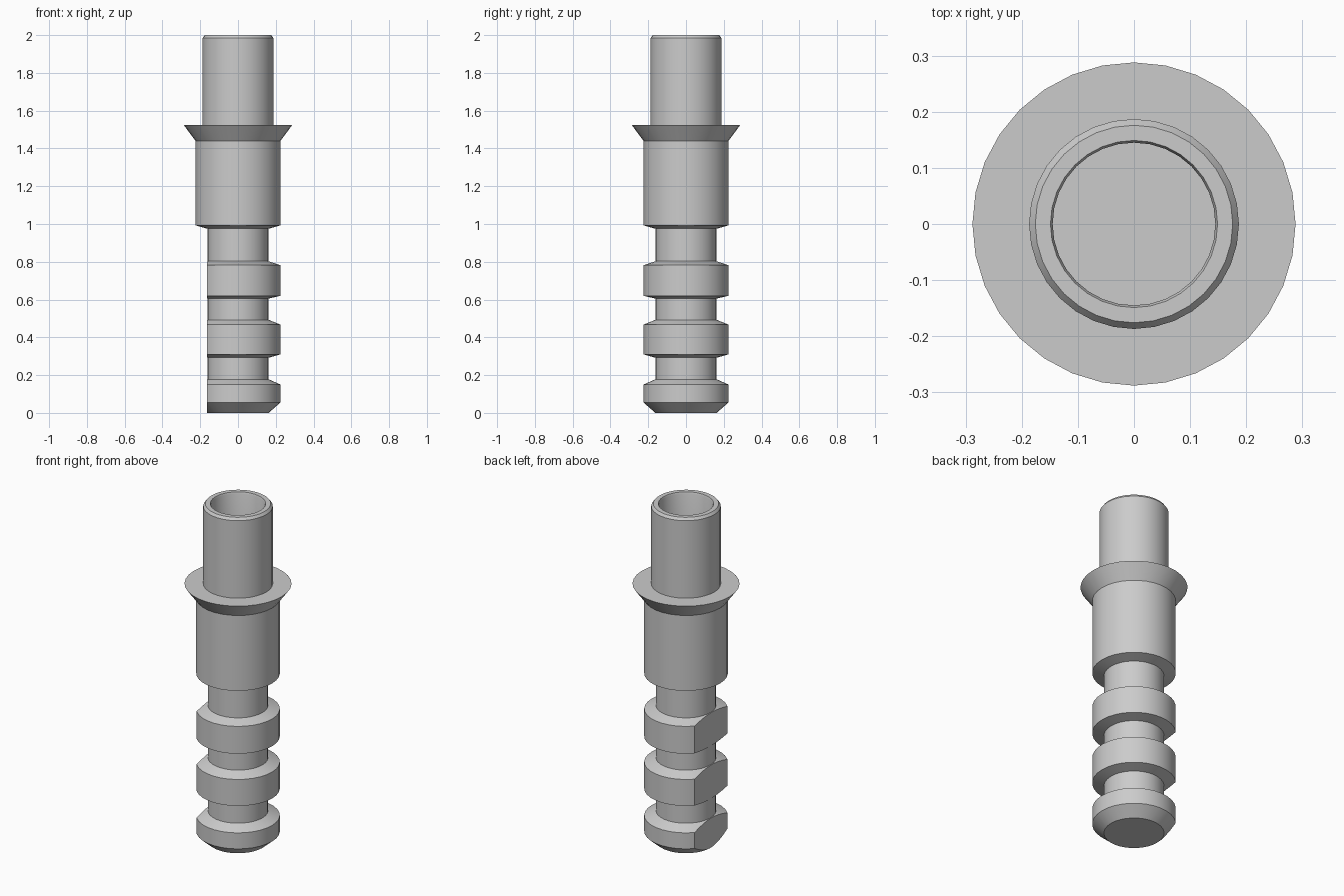
import bpy, bmesh, math
from mathutils import Matrix

old = bpy.data.objects.get("Cube")
if old:
    bpy.data.objects.remove(old, do_unlink=True)

SIDES = 32
NECK, BODY, FLANGE, TUBE, BORE = 0.162, 0.225, 0.288, 0.187, 0.145

# One plain metal colour
metal = bpy.data.materials.new("grey metal")
metal.use_nodes = True
grey = (0.6, 0.6, 0.6, 1)
metal.diffuse_color = grey
metal.node_tree.nodes["Principled BSDF"].inputs["Base Color"].default_value = grey


def link(name, bm):
    mesh = bpy.data.meshes.new(name)
    bmesh.ops.recalc_face_normals(bm, faces=bm.faces)
    bm.to_mesh(mesh)
    bm.free()
    obj = bpy.data.objects.new(name, mesh)
    bpy.context.collection.objects.link(obj)
    mesh.materials.append(metal)
    return obj


def lathe(name, profile):
    """Turn (radius, height) points about z, closing both ends."""
    bm = bmesh.new()
    rings = []
    for r, z in profile:
        angles = [2 * math.pi * i / SIDES for i in range(SIDES)]
        rings.append([bm.verts.new((r * math.cos(a), r * math.sin(a), z)) for a in angles])
    for low, high in zip(rings, rings[1:]):
        for i in range(SIDES):
            j = (i + 1) % SIDES
            bm.faces.new((low[i], low[j], high[j], high[i]))
    bm.faces.new(rings[0])
    bm.faces.new(rings[-1])
    return link(name, bm)


# Chamfered rings on a narrow neck: lower tip, lower edge, upper edge, upper neck
profile = []
for a, b, c, d in [(0, 0.055, 0.15, 0.178), (0.292, 0.31, 0.467, 0.493),
                   (0.605, 0.62, 0.782, 0.803)]:
    profile += [(NECK, a), (BODY, b), (BODY, c), (NECK, d)]

# Thick body, flared flange, then the upper tube with its bore
profile += [(NECK, 0.975), (BODY, 0.993), (BODY, 1.44), (FLANGE, 1.525),
            (TUBE, 1.525), (TUBE, 1.985), (0.176, 2), (BORE + 0.004, 2),
            (BORE, 1.99), (BORE, 1.5)]
post = lathe("ringed_post", profile)

# Flat cut along one side of the rings
bm = bmesh.new()
box = Matrix.Translation((-NECK - 0.202, 0, 0.44)) @ Matrix.Diagonal((0.4, 1, 1.07, 1))
bmesh.ops.create_cube(bm, size=1, matrix=box)
cutter = link("flat_cutter", bm)
cutter.hide_render = True

cut = post.modifiers.new("flat", "BOOLEAN")
cut.operation = "DIFFERENCE"
cut.solver = "EXACT"
cut.object = cutter
bpy.ops.object.select_all(action="DESELECT")
post.select_set(True)
bpy.context.view_layer.objects.active = post
bpy.ops.object.modifier_apply(modifier=cut.name)
bpy.data.objects.remove(cutter, do_unlink=True)
bpy.ops.object.shade_smooth_by_angle(angle=math.radians(25))
